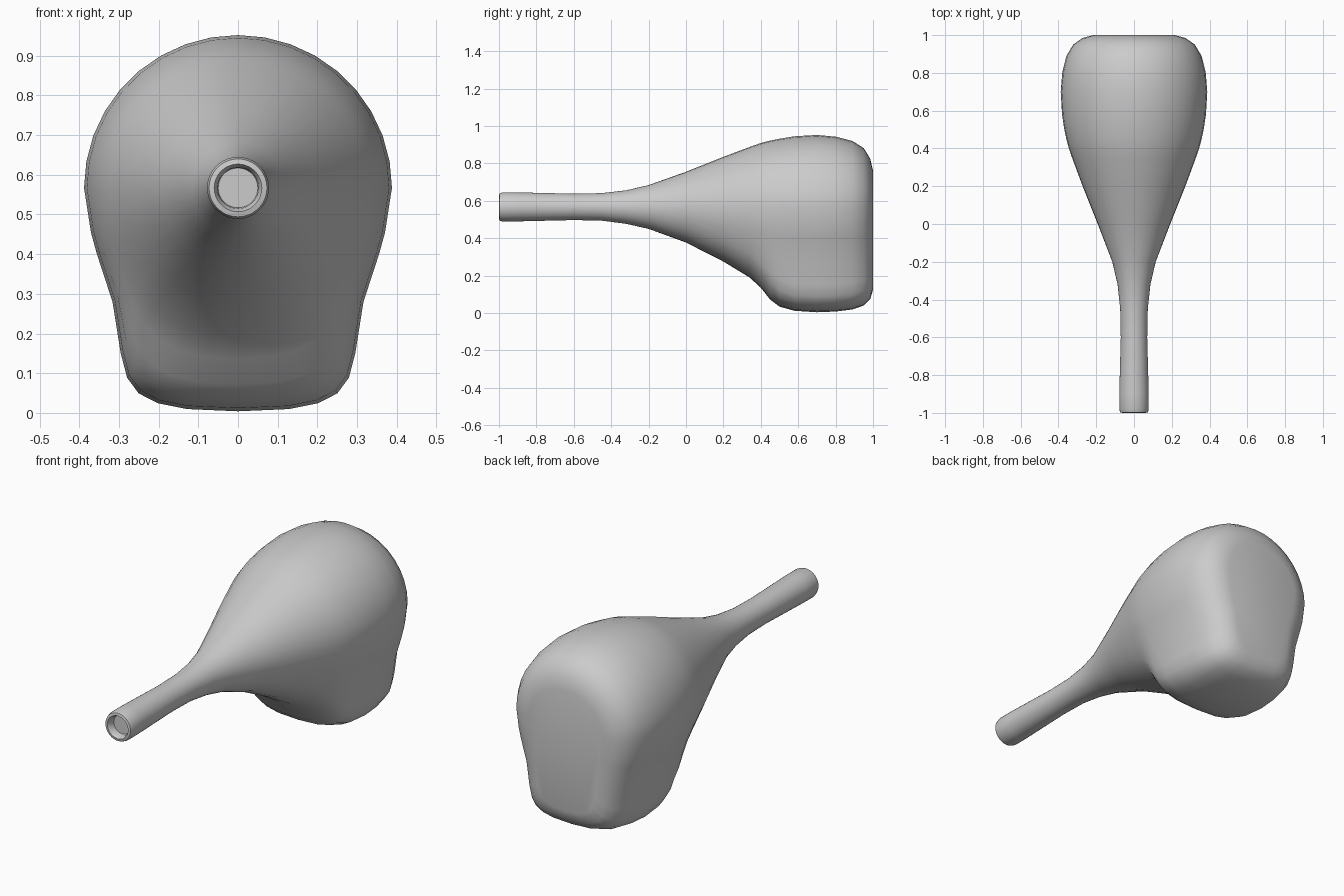
import bpy, bmesh, math

AXIS = 0.567  # height of the neck centreline

# Stations along the body: y, half width, top z, bottom z, foot blend
stations = [
    (-0.96, 0.050, 0.617, 0.517, 0), (-0.985, 0.052, 0.619, 0.515, 0),
    (-1.0, 0.060, 0.627, 0.507, 0), (-0.997, 0.073, 0.640, 0.494, 0),
    (-0.98, 0.078, 0.645, 0.489, 0), (-0.90, 0.078, 0.645, 0.490, 0),
    (-0.60, 0.070, 0.638, 0.497, 0), (-0.45, 0.073, 0.641, 0.494, 0),
    (-0.32, 0.087, 0.656, 0.477, 0), (-0.20, 0.115, 0.684, 0.450, 0),
    (0.0, 0.192, 0.755, 0.377, 0), (0.20, 0.272, 0.835, 0.275, 0.1),
    (0.34, 0.324, 0.888, 0.190, 0.25), (0.40, 0.345, 0.909, 0.135, 0.45),
    (0.45, 0.358, 0.922, 0.072, 0.65), (0.50, 0.369, 0.932, 0.034, 0.85),
    (0.58, 0.381, 0.945, 0.012, 1), (0.70, 0.388, 0.952, 0.004, 1),
    (0.80, 0.380, 0.943, 0.008, 1), (0.89, 0.358, 0.920, 0.019, 1),
    (0.95, 0.322, 0.882, 0.040, 1), (0.985, 0.272, 0.825, 0.075, 1),
    (1.0, 0.215, 0.760, 0.125, 1),
]

# Lower quarter outline of the foot, side to bottom, in unit coordinates
foot = [(1, 0), (.955, .2), (.917, .295), (.815, .51), (.762, .74),
        (.72, .85), (.645, .92), (.52, .964), (.33, .99), (0, 1)]


def half_outline(width, top, bottom, blend):
    """Right half of a cross-section from top to bottom."""
    pts = []
    for i in range(9):
        a = math.radians(90 - 10 * i)
        pts.append((width * math.cos(a), AXIS + (top - AXIS) * math.sin(a)))
    for i, (fx, fz) in enumerate(foot):
        a = math.radians(10 * i)
        x = math.cos(a) * (1 - blend) + fx * blend
        z = math.sin(a) * (1 - blend) + fz * blend
        pts.append((width * x, AXIS - (AXIS - bottom) * z))
    return pts


bm = bmesh.new()
rings = []
for y, width, top, bottom, blend in stations:
    right = half_outline(width, top, bottom, blend)
    outline = right + [(-x, z) for x, z in reversed(right[1:-1])]
    rings.append([bm.verts.new((x, y, z)) for x, z in outline])

# Skin between neighbouring cross-sections
for a, b in zip(rings, rings[1:]):
    n = len(a)
    for i in range(n):
        j = (i + 1) % n
        bm.faces.new((a[i], a[j], b[j], b[i]))

# Recessed neck floor and flat back
bm.faces.new(rings[0])
bm.faces.new(rings[-1])
bmesh.ops.recalc_face_normals(bm, faces=bm.faces)

mesh = bpy.data.meshes.new("flared_body")
bm.to_mesh(mesh)
bm.free()
body = bpy.data.objects.new("flared_body", mesh)
bpy.context.collection.objects.link(body)
bpy.context.view_layer.objects.active = body
body.select_set(True)
bpy.ops.object.shade_smooth_by_angle(angle=math.radians(50))
